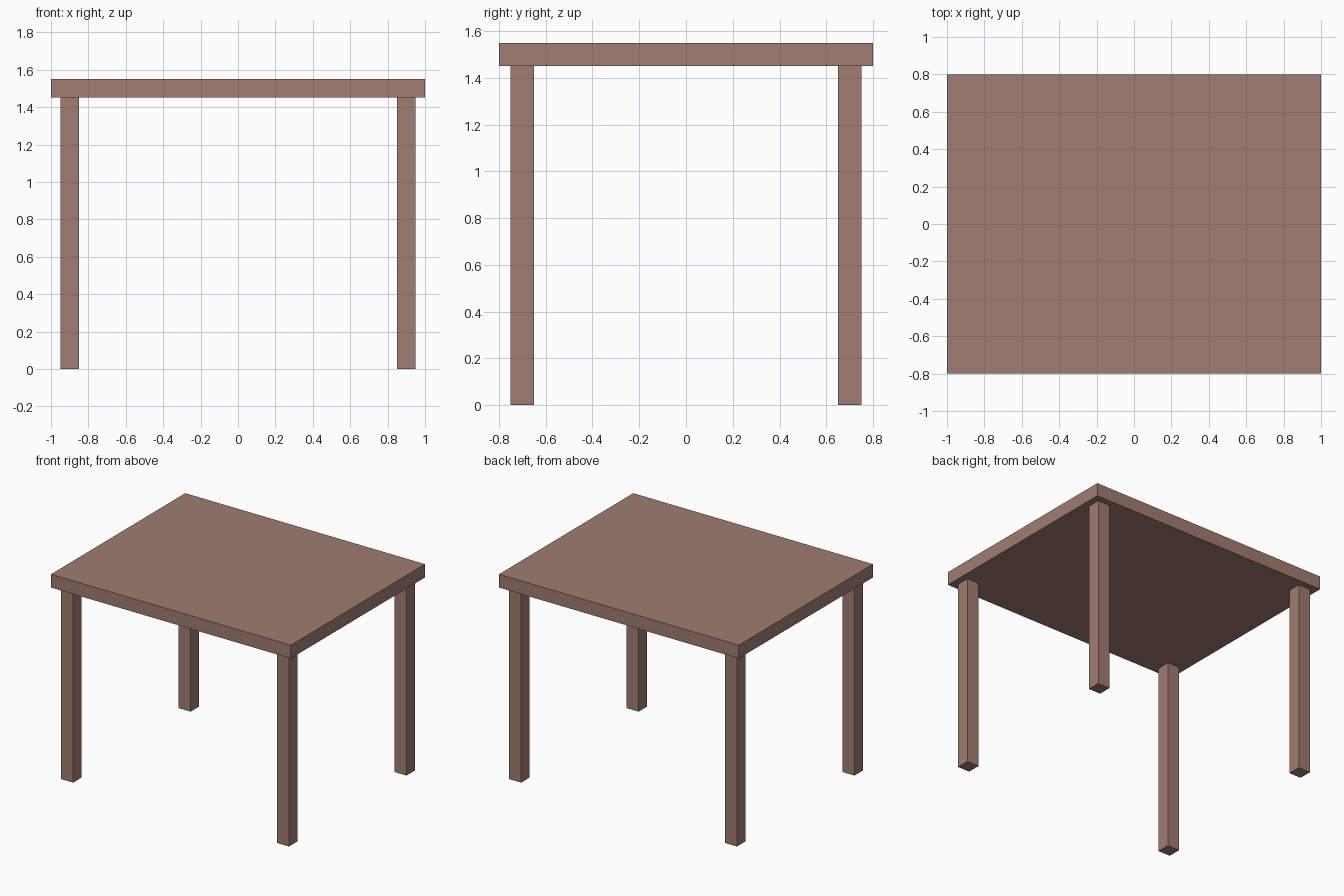
import bpy

if "Cube" in bpy.data.objects:
    bpy.data.objects.remove(bpy.data.objects["Cube"])

# Single wood colour
wood = bpy.data.materials.new("brown wood")
wood.diffuse_color = (0.352, 0.205, 0.168, 1)
wood.use_nodes = True
wood.node_tree.nodes["Principled BSDF"].inputs["Base Color"].default_value = wood.diffuse_color


def box(name, center, size):
    bpy.ops.mesh.primitive_cube_add(size=1, location=center)
    obj = bpy.context.object
    obj.name = name
    obj.scale = size
    bpy.ops.object.transform_apply(location=False, rotation=False, scale=True)
    obj.data.materials.append(wood)
    return obj


# Table top
box("table_top", (0, 0, 1.5), (2.0, 1.6, 0.1))

# Four square legs, inset from the corners
for side_y, y in (("front", -0.7), ("back", 0.7)):
    for side_x, x in (("left", -0.9), ("right", 0.9)):
        box(f"{side_y}_{side_x}_leg", (x, y, 0.725), (0.1, 0.1, 1.45))
